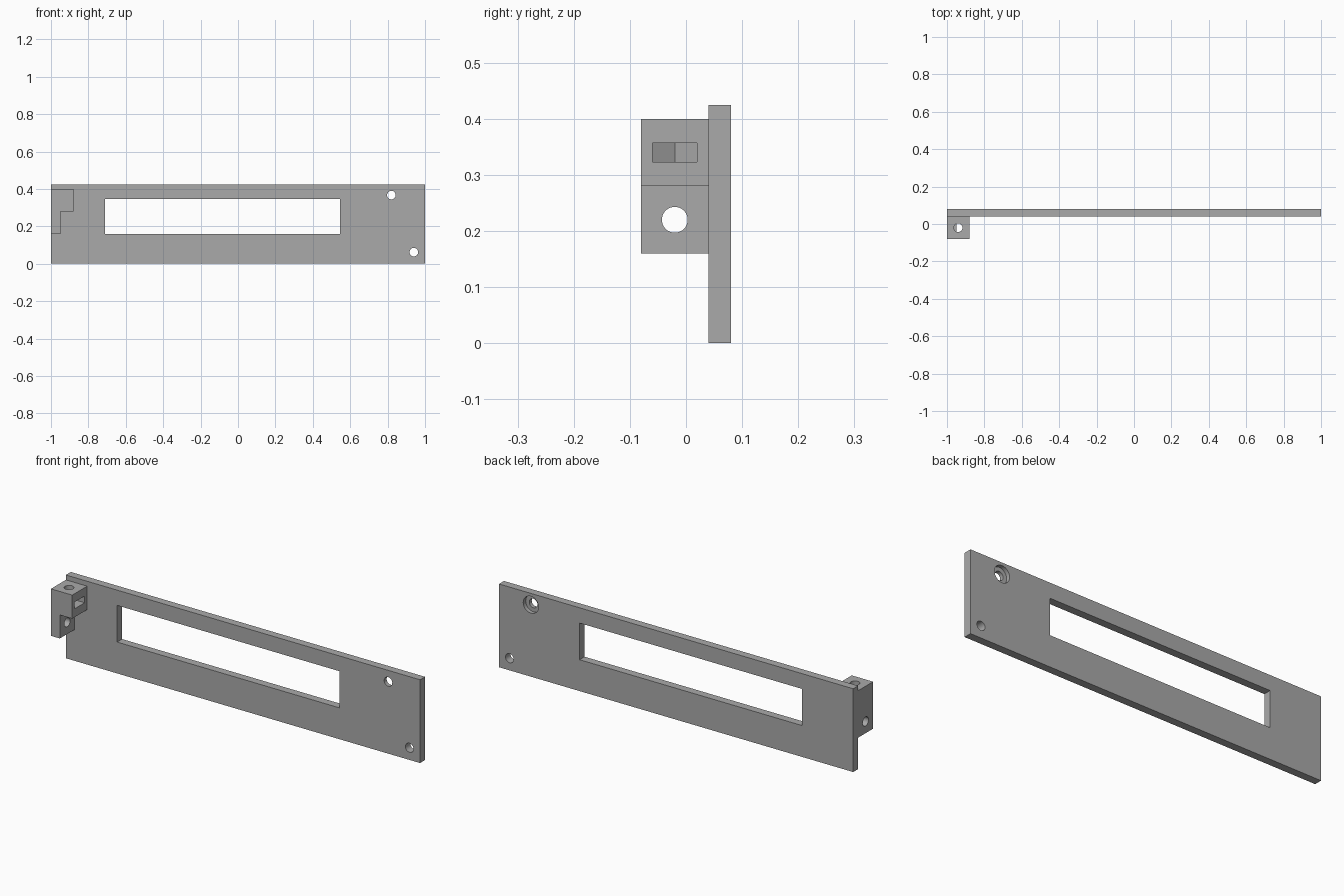
import bpy, bmesh
from math import pi, cos, sin, radians
from mathutils import Matrix, Vector

cube = bpy.data.objects.get("Cube")
if cube:
    bpy.data.objects.remove(cube, do_unlink=True)

grey = bpy.data.materials.new("plain grey")
grey.use_nodes = True
grey.diffuse_color = (0.4, 0.4, 0.4, 1)
grey.node_tree.nodes["Principled BSDF"].inputs["Base Color"].default_value = (0.4, 0.4, 0.4, 1)


def prism(name, profile, axis, low, high):
    """Extrude a 2D profile along an axis: X uses (y, z), Y uses (x, z), Z uses (x, y)."""
    place = {"X": lambda p: Vector((low, p[0], p[1])),
             "Y": lambda p: Vector((p[0], low, p[1])),
             "Z": lambda p: Vector((p[0], p[1], low))}[axis]
    step = Vector([(high - low) * (a == axis) for a in "XYZ"])
    bm = bmesh.new()
    face = bm.faces.new([bm.verts.new(place(p)) for p in profile])
    out = bmesh.ops.extrude_face_region(bm, geom=[face])
    bmesh.ops.translate(bm, vec=step, verts=[v for v in out["geom"] if isinstance(v, bmesh.types.BMVert)])
    bmesh.ops.recalc_face_normals(bm, faces=bm.faces)
    mesh = bpy.data.meshes.new(name)
    bm.to_mesh(mesh)
    bm.free()
    mesh.materials.append(grey)
    obj = bpy.data.objects.new(name, mesh)
    bpy.context.collection.objects.link(obj)
    return obj


def rect(a0, a1, b0, b1):
    return [(a0, b0), (a1, b0), (a1, b1), (a0, b1)]


def circle(a, b, r, n=40):
    return [(a + r * cos(2 * pi * i / n), b + r * sin(2 * pi * i / n)) for i in range(n)]


def cut(obj, cutters):
    """Subtract each cutter, bake the result and remove the cutters."""
    for c in cutters:
        c.hide_render = True
        mod = obj.modifiers.new("cut", "BOOLEAN")
        mod.operation = "DIFFERENCE"
        mod.solver = "EXACT"
        mod.object = c
    bpy.context.view_layer.update()
    baked = bpy.data.meshes.new_from_object(obj.evaluated_get(bpy.context.evaluated_depsgraph_get()))
    obj.modifiers.clear()
    obj.data = baked
    for c in cutters:
        bpy.data.objects.remove(c, do_unlink=True)
    bpy.ops.object.select_all(action="DESELECT")
    obj.select_set(True)
    bpy.context.view_layer.objects.active = obj
    bpy.ops.object.shade_smooth_by_angle(angle=radians(25))


HOLE = 0.023

# Flat panel with a long window, two screw holes and a counterbore at the back
panel = prism("panel", rect(-1, 1, 0, 0.425), "Y", 0.04, 0.08)
cut(panel, [
    prism("window_cutter", rect(-0.71, 0.545, 0.16, 0.347), "Y", 0, 0.12),
    prism("upper_hole_cutter", circle(0.82, 0.367, HOLE), "Y", 0, 0.12),
    prism("lower_hole_cutter", circle(0.94, 0.062, HOLE), "Y", 0, 0.12),
    prism("counterbore_cutter", circle(0.82, 0.367, 0.043), "Y", 0.06, 0.12),
])

# Stepped bracket with a side hole, a vertical hole and a pointed nut slot
step_profile = [(-1, 0.16), (-0.95, 0.16), (-0.95, 0.28), (-0.88, 0.28), (-0.88, 0.4), (-1, 0.4)]
bracket = prism("bracket", step_profile, "Y", -0.08, 0.04)
nut_slot = [(-0.8, -0.06), (-0.8, 0.02), (-0.963, 0.02), (-0.986, -0.02), (-0.963, -0.06)]
cut(bracket, [
    prism("side_hole_cutter", circle(-0.02, 0.22, HOLE), "X", -1.1, -0.9),
    prism("vertical_hole_cutter", circle(-0.94, -0.02, HOLE), "Z", 0.28, 0.5),
    prism("nut_slot_cutter", nut_slot, "Z", 0.323, 0.357),
])
